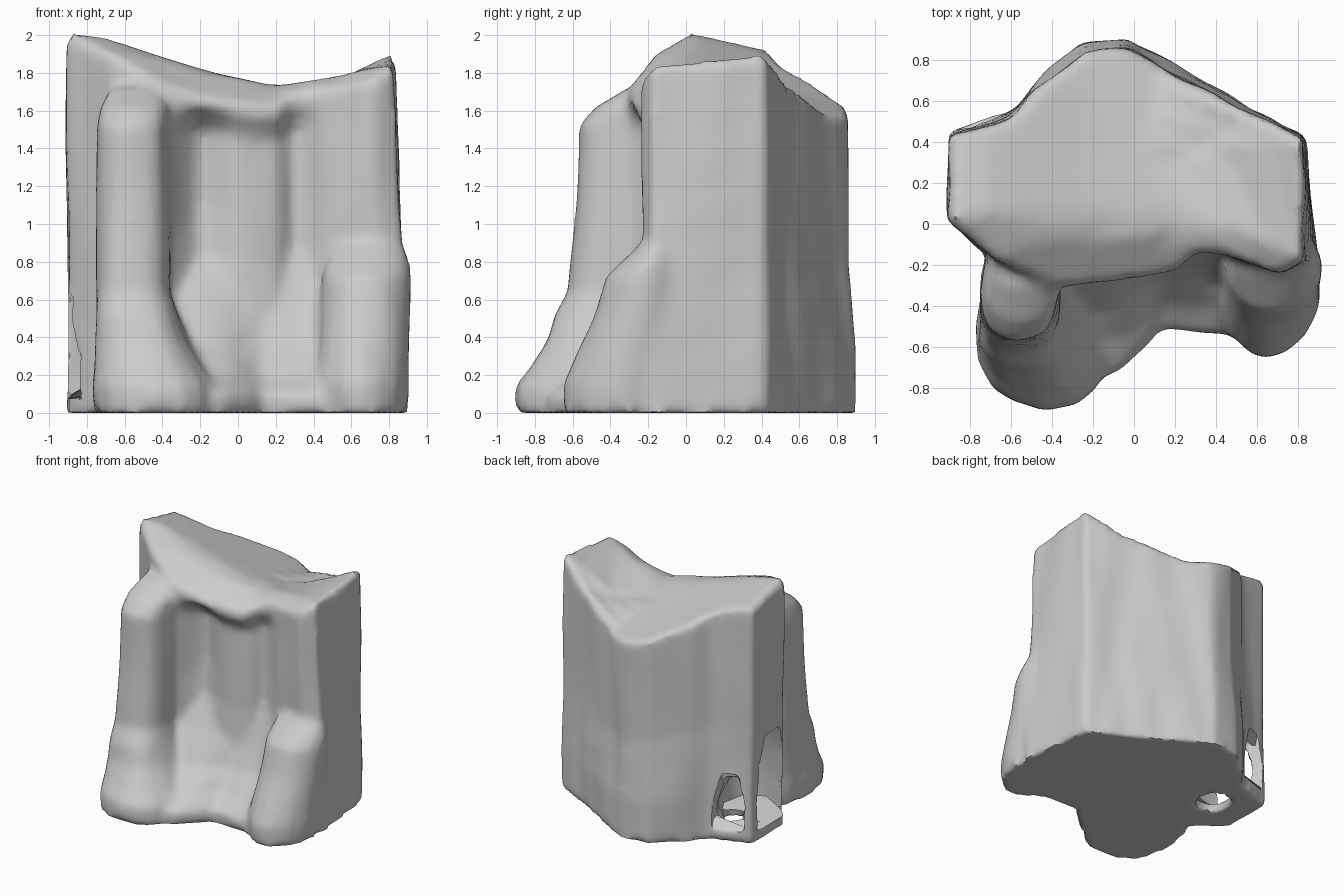
import bpy
import bmesh
import math
from mathutils import Vector, noise

default_cube = bpy.data.objects.get("Cube")
if default_cube:
    bpy.data.objects.remove(default_cube, do_unlink=True)


def smoothstep(low, high, value):
    t = min(max((value - low) / (high - low), 0), 1)
    return t * t * (3 - 2 * t)


def piecewise(points, value):
    """Linear interpolation through a short list of (position, height)."""
    for (a, height_a), (b, height_b) in zip(points, points[1:]):
        if value <= b:
            t = max((value - a) / (b - a), 0)
            return height_a + t * (height_b - height_a)
    return points[-1][1]


def loft(bm, rings):
    """Skin a stack of equally long rings and close both ends."""
    loops = [[bm.verts.new(point) for point in ring] for ring in rings]
    count = len(loops[0])
    faces = []
    for lower, upper in zip(loops, loops[1:]):
        for i in range(count):
            j = (i + 1) % count
            faces.append(bm.faces.new((lower[i], lower[j], upper[j], upper[i])))
    faces.append(bm.faces.new(loops[0][::-1]))
    faces.append(bm.faces.new(loops[-1]))
    bmesh.ops.recalc_face_normals(bm, faces=faces)


def rounded_ring(z, cx, cy, rx, ry, power=.8, sides=16):
    """Oval cross-section, boxier for a smaller power."""
    ring = []
    for i in range(sides):
        angle = math.tau * i / sides
        c, s = math.cos(angle), math.sin(angle)
        ring.append((cx + rx * math.copysign(abs(c) ** power, c),
                     cy + ry * math.copysign(abs(s) ** power, s), z))
    return ring


def new_object(name, bm):
    mesh = bpy.data.meshes.new(name)
    bm.to_mesh(mesh)
    bm.free()
    obj = bpy.data.objects.new(name, mesh)
    bpy.context.collection.objects.link(obj)
    return obj


# Saddle-shaped top: tall at one end, sagging in the middle
ridge = [(-.9, 2), (-.83, 2.03), (-.6, 1.95), (-.2, 1.82), (.2, 1.73), (.5, 1.78), (.8, 1.91)]


def top_height(x, y):
    back_slope = .26 * (1 - .9 * smoothstep(.3, .8, x))
    return piecewise(ridge, x) - back_slope * max(0, y - .08) - .6 * max(0, -.05 - y)


# Main block outline, counter-clockwise from the back corner
outline = [(-.9, .44), (-.9, .02), (-.68, -.18), (-.38, -.3), (-.2, -.28),
           (0, -.27), (.09, -.26), (.2, -.23), (.3, -.15), (.45, -.15),
           (.7, -.24), (.83, -.18), (.83, .42), (.58, .53), (.13, .77),
           (-.03, .86), (-.25, .84), (-.5, .64), (-.6, .52)]


def block_point(x, y, t):
    """Hollow the front below the upper lip and flare the foot."""
    z = t * top_height(x, y)
    if -.36 < x < .42 and y < 0:
        depth = .17 if x < -.01 else .08
        y += depth * smoothstep(.1, .6, t) * (1 - smoothstep(.89, .97, t))
    foot = 1 - t
    x += .08 * foot * smoothstep(.3, .8, x) * (1 - smoothstep(0, .4, y))
    y += .05 * smoothstep(.3, .8, y) * (1 - smoothstep(.28, .42, t))
    return x, y, z


body = bmesh.new()
levels = [0, .06, .2, .35, .5, .65, .8, .89, .93, .96, .99]
rings = [[block_point(x, y, t) for x, y in outline] for t in levels]
for scale in (.97, .8, .55, .3, .1):
    inner = [(x * scale, .2 + (y - .2) * scale) for x, y in outline]
    rings.append([(x, y, top_height(x, y)) for x, y in inner])
loft(body, rings)

# Leaning front column with a wide, spreading foot
column = [(0, -.43, -.49, .33, .41), (.14, -.44, -.49, .33, .41),
          (.25, -.47, -.46, .29, .36), (.38, -.51, -.43, .25, .31),
          (.52, -.54, -.41, .22, .29), (.64, -.56, -.38, .2, .25),
          (1.2, -.56, -.34, .2, .25), (1.52, -.56, -.32, .19, .25),
          (1.62, -.55, -.28, .18, .2), (1.72, -.54, -.19, .14, .12)]
loft(body, [rounded_ring(*level) for level in column])

# Low buttress on the other side
buttress = [(0, .65, -.3, .25, .35), (.15, .65, -.3, .26, .35),
            (.5, .67, -.25, .24, .25), (.72, .68, -.21, .23, .22),
            (.82, .69, -.17, .21, .15), (.92, .7, -.12, .16, .1)]
loft(body, [rounded_ring(*level, power=1) for level in buttress])

# Sloping apron on the floor of the hollow
apron = [(-.5, 0), (-.5, -.8), (-.22, -.78), (-.05, -.71), (.13, -.51),
         (.42, -.53), (.6, -.6), (.6, 0)]
slope = [(0, 1), (.1, 1), (.2, .76), (.35, .53), (.6, .34), (.9, .15)]
loft(body, [[(x, y * reach, z) for x, y in apron] for z, reach in slope])

rock = new_object("weathered_rock", body)

# Low cavity in the end wall, with a back window and a hole in the floor
cut = bmesh.new()
cavity_plan = [(-1.1, .06), (-.72, -.08), (-.5, -.05), (-.45, .2), (-.5, .5),
               (-.62, .43), (-.86, .36), (-1.1, .36)]
cavity = [(.08, 1), (.3, 1), (.6, .85), (.82, .5)]
loft(cut, [[(x, .16 + (y - .16) * width, z) for x, y in cavity_plan]
           for z, width in cavity])
window = [(.1, -.72, .46, .13, .14), (.3, -.73, .47, .12, .14), (.55, -.74, .5, .06, .1)]
floor_hole = [(-.1, -.58, .22, .12, .13), (.2, -.58, .22, .12, .13)]
for profile in (window, floor_hole):
    loft(cut, [rounded_ring(*level) for level in profile])
cutter = new_object("side_cutter", cut)
cutter.hide_render = True

# Fuse the parts, carve and soften
remesh = rock.modifiers.new("fuse", "REMESH")
remesh.mode = "VOXEL"
remesh.voxel_size = .03
carve = rock.modifiers.new("carve", "BOOLEAN")
carve.operation = "DIFFERENCE"
carve.use_self = True
carve.object = cutter
soften = rock.modifiers.new("soften", "SMOOTH")
soften.factor = .5
soften.iterations = 5
bpy.context.view_layer.update()
graph = bpy.context.evaluated_depsgraph_get()
fused = bpy.data.meshes.new_from_object(rock.evaluated_get(graph))
rock.modifiers.clear()
rock.data = fused
bpy.data.objects.remove(cutter, do_unlink=True)

# Vertical erosion flutes
for vert in fused.vertices:
    x, y, z = vert.co
    wear = noise.noise(Vector((x * 5, y * 5, z * 1.3)))
    side = 1 - abs(vert.normal.z)
    vert.co += vert.normal * wear * .02 * side

stone = bpy.data.materials.new("grey_stone")
stone.use_nodes = True
grey = (.6, .6, .6, 1)
stone.diffuse_color = grey
stone.node_tree.nodes["Principled BSDF"].inputs["Base Color"].default_value = grey
fused.materials.clear()
fused.materials.append(stone)

bpy.context.view_layer.objects.active = rock
rock.select_set(True)
bpy.ops.object.shade_smooth_by_angle(angle=math.radians(50))
